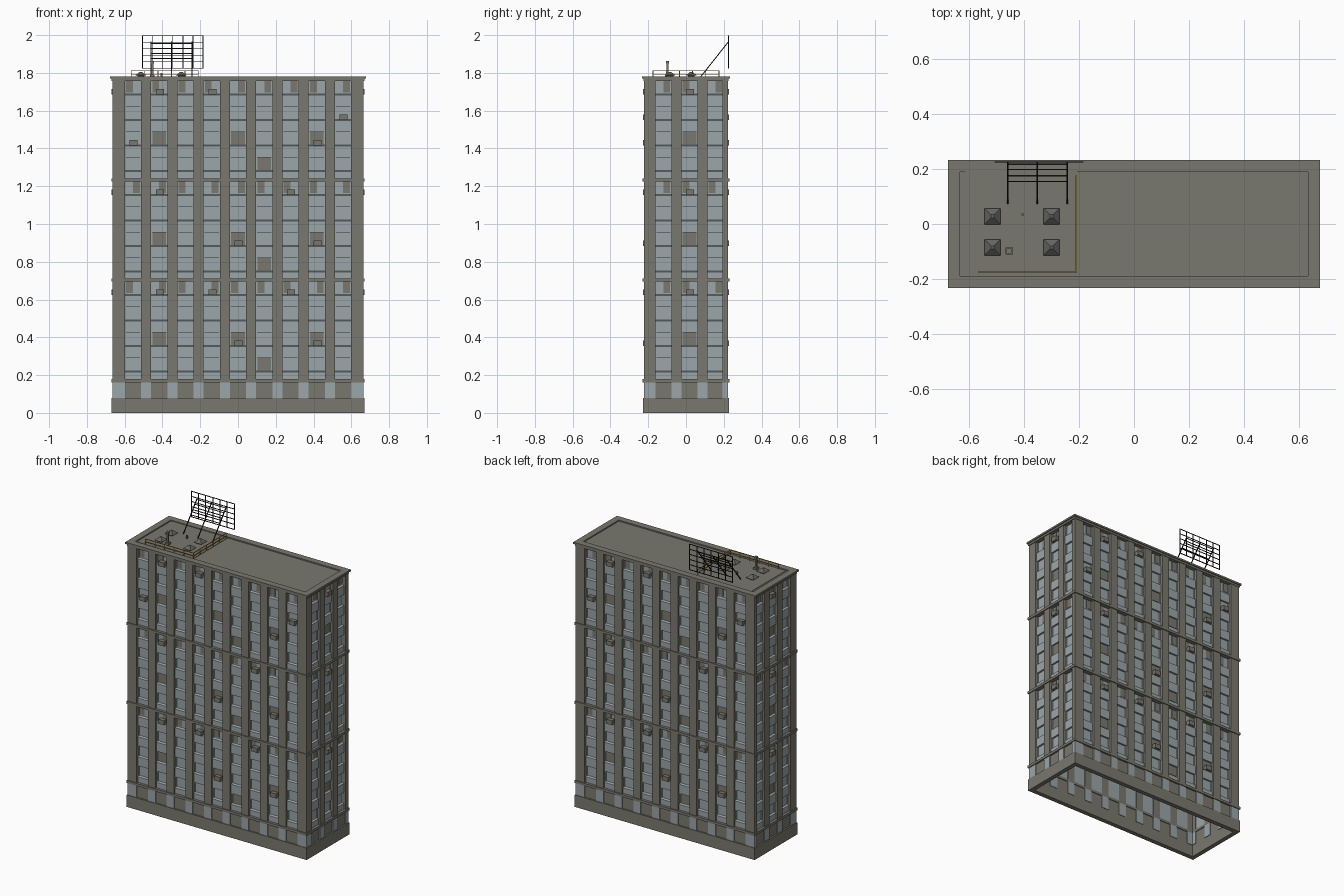
import bpy, bmesh, random
from mathutils import Vector, Matrix

if "Cube" in bpy.data.objects:
    bpy.data.objects.remove(bpy.data.objects["Cube"])

random.seed(4)


def mat(name, rgb):
    m = bpy.data.materials.new(name)
    m.diffuse_color = (*rgb, 1)
    m.use_nodes = True
    m.node_tree.nodes["Principled BSDF"].inputs["Base Color"].default_value = m.diffuse_color
    return m


STONE = mat("grey stone", (0.195, 0.19, 0.158))
GLASS = mat("pale blue panel", (0.33, 0.38, 0.395))
YELLOW = mat("yellow paint", (0.5, 0.27, 0.02))
BLACK = mat("black metal", (0.012, 0.012, 0.012))
VENT = mat("dark grey metal", (0.13, 0.13, 0.12))

parts = {}


def part(name, material):
    """bmesh that collects all the pieces of one named part"""
    if name not in parts:
        parts[name] = (bmesh.new(), material)
    return parts[name][0]


def box(bm, x0, x1, y0, y1, z0, z1):
    m = Matrix.Translation(((x0 + x1) / 2, (y0 + y1) / 2, (z0 + z1) / 2))
    bmesh.ops.create_cube(bm, size=1, matrix=m @ Matrix.Diagonal((x1 - x0, y1 - y0, z1 - z0, 1)))


def beam(bm, a, b, t):
    a, b = Vector(a), Vector(b)
    d = b - a
    m = Matrix.Translation((a + b) / 2) @ d.to_track_quat('Z', 'Y').to_matrix().to_4x4()
    bmesh.ops.create_cube(bm, size=1, matrix=m @ Matrix.Diagonal((t, t, d.length, 1)))


def ring(bm, hx, hy, w, z0, z1):
    """rectangular band around the building"""
    box(bm, -hx, hx, -hy, -hy + w, z0, z1)
    box(bm, -hx, hx, hy - w, hy, z0, z1)
    box(bm, -hx, -hx + w, -hy + w, hy - w, z0, z1)
    box(bm, hx - w, hx, -hy + w, hy - w, z0, z1)


HX, HY = 0.665, 0.223
WIN, DEPTH, STEP, WH = 0.0425, -0.024, 0.135, 0.068
TOPS = (0.695, 1.225, 1.757)


def facade(normal, u_axis, half_u, half_n, cols, units, blinds):
    N, U, Z = Vector(normal), Vector(u_axis), Vector((0, 0, 1))

    def fbox(bm, u0, u1, d0, d1, z0, z1, slope=0):
        c = U * (u0 + u1) / 2 + N * (half_n + (d0 + d1) / 2) + Z * (z0 + z1) / 2
        m = Matrix((U * (u1 - u0), N * (d1 - d0), Z * (z1 - z0))).transposed().to_4x4()
        verts = bmesh.ops.create_cube(bm, size=1, matrix=Matrix.Translation(c) @ m)["verts"]
        if slope:  # lower the outer top edge
            for v in verts:
                if (v.co - c).dot(N) > 0 and v.co.z > c.z:
                    v.co.z -= slope

    # piers between window columns, with pale tiles at their feet
    edges = [-half_u] + [e for c in cols for e in (c - WIN, c + WIN)] + [half_u]
    for a, b in zip(edges[::2], edges[1::2]):
        fbox(part("piers", STONE), a, b, DEPTH - 0.005, 0, 0.17, 1.765)
        fbox(part("ground_tiles", GLASS), a, b, DEPTH - 0.005, 0, 0.08, 0.165)
    for ci, c in enumerate(cols):
        l, r = c - WIN, c + WIN
        fbox(part("ground_panels", STONE), l, r, DEPTH, -0.006, 0.08, 0.165)
        fbox(part("window_glass", GLASS), l, r, DEPTH - 0.003, DEPTH, 0.17, 1.76)
        for si, top in enumerate(TOPS):
            for k in range(4):
                zt = top - STEP * k
                zb = zt - WH
                low = zt - STEP if k < 3 else top - 0.52
                sp = part("spandrels", GLASS)
                fbox(sp, l, r, DEPTH, DEPTH + 0.012, low, zb, 0.006)
                fbox(sp, l, l + 0.005, DEPTH, DEPTH + 0.006, zb, zt)
                fbox(sp, r - 0.005, r, DEPTH, DEPTH + 0.006, zb, zt)
                # blinds behind some windows
                bl = part("blinds", STONE)
                if (k, ci) in blinds:
                    fbox(bl, l + 0.006, r - 0.006, DEPTH, DEPTH + 0.002, zb + 0.003, zt)
                elif k == 0:
                    s = random.choice((0, 1))
                    fbox(bl, (l + 0.006, c)[s], (c, r - 0.006)[s], DEPTH, DEPTH + 0.002, zb + 0.008, zt)
                # window air units
                if (si, k, ci) in units:
                    fbox(part("air_units", STONE), c - 0.018, c + 0.024, DEPTH, 0.004, zb - 0.004, zb + 0.026)


long_cols = [0.139 * (i - 4) for i in range(9)]
long_units = {(2, 0, 1), (2, 0, 3), (2, 2, 0), (2, 2, 7), (2, 1, 8), (1, 0, 1), (1, 0, 6),
              (1, 2, 4), (1, 2, 7), (0, 0, 1), (0, 0, 3), (0, 0, 6), (0, 2, 4), (0, 2, 7)}
long_blinds = {(2, 1), (2, 7), (3, 5), (2, 4)}
side_cols = [-0.12, 0.018, 0.155]
side_units = {(s, 0, 1) for s in range(3)}
facade((0, -1, 0), (1, 0, 0), HX, HY, long_cols, long_units, long_blinds)
facade((0, 1, 0), (-1, 0, 0), HX, HY, long_cols, long_units, long_blinds)
for sx in (1, -1):
    facade((sx, 0, 0), (0, 1, 0), HY, HX, side_cols, side_units, {(2, 1)})

# plinth, string courses and cornice
ring(part("plinth", STONE), HX + 0.005, HY + 0.004, 0.03, 0, 0.08)
for z in (0.162, 0.695, 1.225):
    ring(part("string_courses", STONE), HX + 0.006, HY + 0.006, 0.035, z, z + 0.017)
ring(part("cornice", STONE), HX + 0.005, HY + 0.003, 0.035, 1.757, 1.77)
ring(part("cornice", STONE), HX + 0.012, HY + 0.0095, 0.044, 1.77, 1.782)

# roof slab and raised deck
box(part("roof", STONE), -0.65, 0.65, -0.21, 0.21, 1.757, 1.774)
box(part("roof_deck", STONE), -0.615, -0.208, -0.178, 0.192, 1.77, 1.777)

# yellow railing along two deck edges
rail = part("railing", YELLOW)
for z in (1.793, 1.811):
    beam(rail, (-0.565, -0.175, z), (-0.21, -0.175, z), 0.004)
    beam(rail, (-0.21, -0.175, z), (-0.21, 0.175, z), 0.004)
for i in range(6):
    for x, y in ((-0.565 + 0.071 * i, -0.175), (-0.21, -0.175 + 0.07 * i)):
        beam(rail, (x, y, 1.775), (x, y, 1.812), 0.004)

# roof vents with hipped caps
v = part("roof_vents", VENT)
for x in (-0.515, -0.30):
    for y in (0.028, -0.085):
        box(v, x - 0.018, x + 0.018, y - 0.018, y + 0.018, 1.775, 1.787)
        m = Matrix.Translation((x, y, 1.796)) @ Matrix.Rotation(0.785398, 4, 'Z')
        bmesh.ops.create_cone(v, cap_ends=True, segments=4, radius1=0.041, radius2=0.008,
                              depth=0.02, matrix=m)

# chimney pipe and small stub
p = part("chimney_pipe", STONE)
box(p, -0.467, -0.441, -0.111, -0.085, 1.775, 1.79)
box(p, -0.46, -0.448, -0.104, -0.092, 1.79, 1.85)
box(p, -0.463, -0.445, -0.107, -0.089, 1.85, 1.862)
box(p, -0.409, -0.401, 0.031, 0.039, 1.775, 1.80)

# billboard lattice with raking struts
b = part("billboard_frame", BLACK)
X0, X1, Y = -0.505, -0.185, 0.225
for i in range(7):
    x = X0 + (X1 - X0) * i / 6
    beam(b, (x, Y, 1.822), (x, Y, 1.998), 0.004)
for i in range(6):
    z = 1.824 + 0.0344 * i
    beam(b, (X0, Y, z), (X1, Y, z), 0.004)
s = part("billboard_struts", BLACK)
foot, head = Vector((0, 0.075, 1.776)), Vector((0, Y, 1.965))
for x in (-0.46, -0.352, -0.243):
    beam(s, foot + Vector((x, 0, 0)), head + Vector((x, 0, 0)), 0.005)
for t in (0.53, 0.67, 0.82, 0.95):
    q = foot.lerp(head, t)
    beam(s, (-0.46, q.y, q.z), (-0.243, q.y, q.z), 0.004)

# turn the collected parts into objects
for name, (bm, material) in parts.items():
    bmesh.ops.recalc_face_normals(bm, faces=bm.faces)
    me = bpy.data.meshes.new(name)
    bm.to_mesh(me)
    bm.free()
    me.materials.append(material)
    bpy.context.collection.objects.link(bpy.data.objects.new(name, me))
